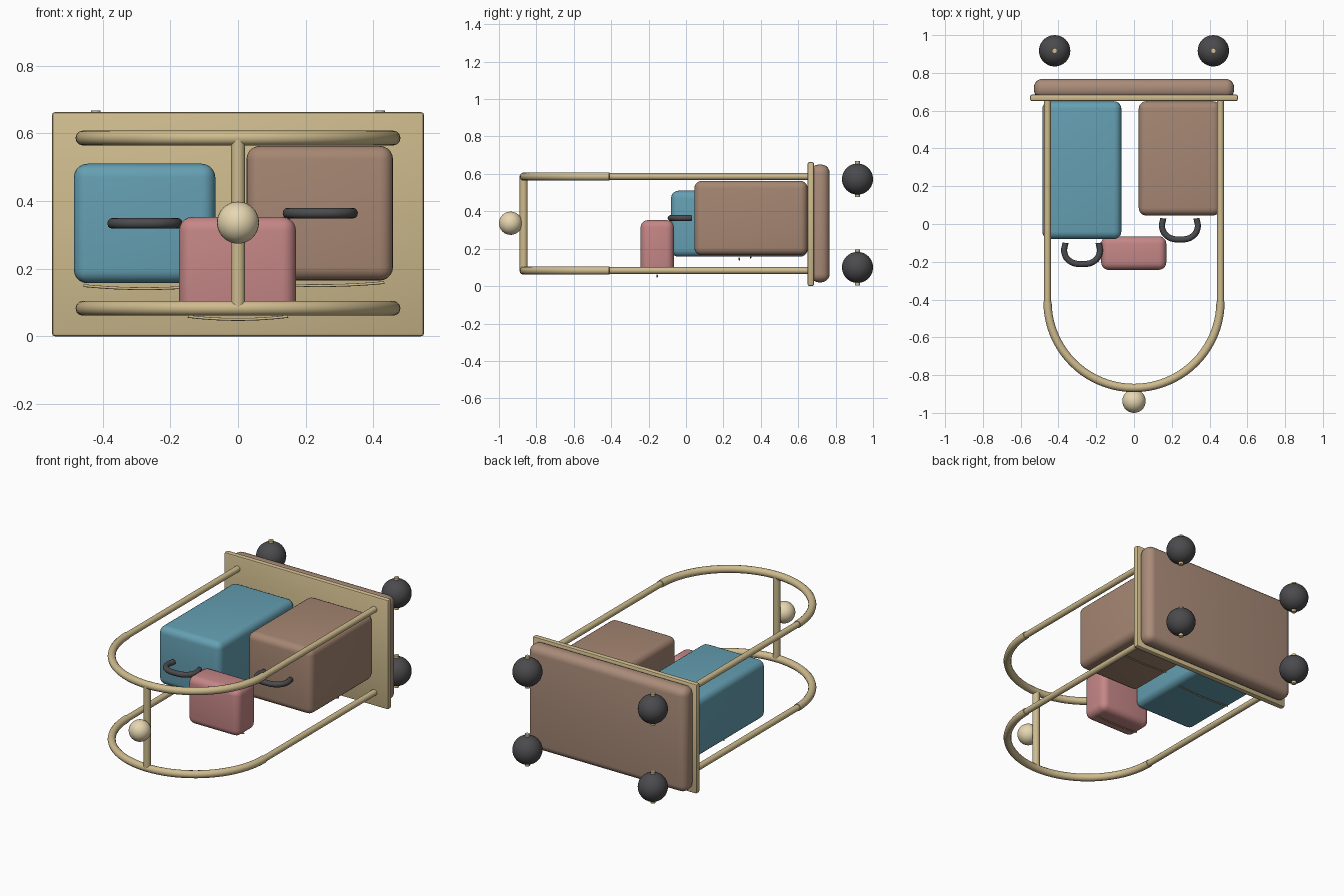
import bpy, math
from mathutils import Vector

if "Cube" in bpy.data.objects:
    bpy.data.objects.remove(bpy.data.objects["Cube"])


def material(name, r, g, b):
    m = bpy.data.materials.new(name)
    m.diffuse_color = (r, g, b, 1)
    m.use_nodes = True
    m.node_tree.nodes["Principled BSDF"].inputs["Base Color"].default_value = m.diffuse_color
    return m


BRASS = material("brass", 0.62, 0.50, 0.27)
PALE = material("pale_brass", 0.80, 0.68, 0.44)
BLUE = material("blue", 0.13, 0.35, 0.45)
BROWN = material("brown", 0.38, 0.24, 0.17)
TAN = material("tan", 0.40, 0.26, 0.19)
PINK = material("pink", 0.56, 0.24, 0.24)
DARK = material("dark", 0.07, 0.07, 0.075)


def finish(ob, name, mat):
    ob.name = name
    ob.data.materials.append(mat)
    bpy.ops.object.select_all(action='DESELECT')
    ob.select_set(True)
    bpy.context.view_layer.objects.active = ob
    bpy.ops.object.shade_smooth_by_angle(angle=math.radians(35))
    return ob


def box(name, lo, hi, bevel, mat, segments=5):
    lo, hi = Vector(lo), Vector(hi)
    bpy.ops.mesh.primitive_cube_add(size=1, location=(lo + hi) / 2)
    ob = bpy.context.object
    ob.scale = hi - lo
    bpy.ops.object.transform_apply(location=False, rotation=False, scale=True)
    mod = ob.modifiers.new("rounding", 'BEVEL')
    mod.width, mod.segments = bevel, segments
    bpy.ops.object.modifier_apply(modifier=mod.name)
    return finish(ob, name, mat)


def rod(name, a, b, r, mat):
    a, b = Vector(a), Vector(b)
    bpy.ops.mesh.primitive_cylinder_add(vertices=20, radius=r, depth=(b - a).length, location=(a + b) / 2)
    ob = bpy.context.object
    ob.rotation_euler = (b - a).to_track_quat('Z', 'Y').to_euler()
    return finish(ob, name, mat)


def ball(name, loc, r, mat):
    bpy.ops.mesh.primitive_uv_sphere_add(segments=32, ring_count=20, radius=r, location=loc)
    return finish(bpy.context.object, name, mat)


def tube(name, pts, r, mat, smooth=False):
    cu = bpy.data.curves.new(name, 'CURVE')
    cu.dimensions = '3D'
    cu.bevel_depth, cu.bevel_resolution, cu.use_fill_caps = r, 4, True
    if smooth:
        sp = cu.splines.new('BEZIER')
        sp.bezier_points.add(len(pts) - 1)
        for p, co in zip(sp.bezier_points, pts):
            p.co = co
            p.handle_left_type = p.handle_right_type = 'AUTO'
    else:
        sp = cu.splines.new('POLY')
        sp.points.add(len(pts) - 1)
        for p, co in zip(sp.points, pts):
            p.co = (*co, 1)
    ob = bpy.data.objects.new(name, cu)
    bpy.context.collection.objects.link(ob)
    bpy.ops.object.select_all(action='DESELECT')
    ob.select_set(True)
    bpy.context.view_layer.objects.active = ob
    bpy.ops.object.convert(target='MESH')
    return finish(bpy.context.object, name, mat)


# Platform and its padding
box("platform", (-0.55, 0.65, 0), (0.55, 0.685, 0.663), 0.01, BRASS, 2)
box("platform_padding", (-0.53, 0.665, 0.02), (0.53, 0.768, 0.65), 0.045, TAN)

# Two hoop rails: straight sides and a half-circle end
for z, label in ((0.083, "lower"), (0.586, "upper")):
    for x, side in ((-0.458, "left"), (0.458, "right")):
        rod(f"{label}_{side}_rail", (x, -0.41, z), (x, 0.66, z), 0.018, BRASS)
    arc = [(0.458 * math.cos(math.pi * (1 + i / 40)), -0.41 + 0.458 * math.sin(math.pi * (1 + i / 40)), z)
           for i in range(41)]
    tube(f"{label}_hoop", arc, 0.022, BRASS)

# Post joining the hoops, with a knob
rod("hoop_post", (0, -0.868, 0.083), (0, -0.868, 0.586), 0.021, BRASS)
ball("knob", (0, -0.938, 0.336), 0.062, PALE)

# Wheels with axle pins
for x in (-0.42, 0.42):
    for z in (0.1, 0.572):
        ball("wheel", (x, 0.917, z), 0.083, DARK)
        rod("axle_pin", (x, 0.917, z - 0.096), (x, 0.917, z + 0.096), 0.014, BRASS)

# Luggage
box("blue_case", (-0.485, -0.08, 0.157), (-0.067, 0.65, 0.51), 0.04, BLUE)
box("brown_case", (0.025, 0.045, 0.165), (0.458, 0.65, 0.563), 0.04, BROWN)
box("pink_case", (-0.174, -0.243, 0.065), (0.171, -0.065, 0.353), 0.04, PINK)

# Carry handles
U = ((-0.088, 0), (-0.094, -0.05), (-0.068, -0.094), (0, -0.112),
     (0.068, -0.094), (0.094, -0.05), (0.088, 0))
for label, cx, cy, z in (("blue", -0.275, -0.1, 0.334), ("brown", 0.243, 0.03, 0.364)):
    tube(f"{label}_case_handle", [(cx + x, cy + y, z) for x, y in U], 0.016, DARK, True)

# Thin straps showing under each case
for label, cx, cy, z, w in (("blue", -0.276, 0.285, 0.141, 0.18),
                            ("brown", 0.242, 0.345, 0.15, 0.19),
                            ("pink", 0, -0.155, 0.05, 0.148)):
    pts = [(cx + w * t / 6, cy, z + 0.009 * (t / 6) ** 2) for t in range(-6, 7)]
    tube(f"{label}_case_strap", pts, 0.004, BRASS)
